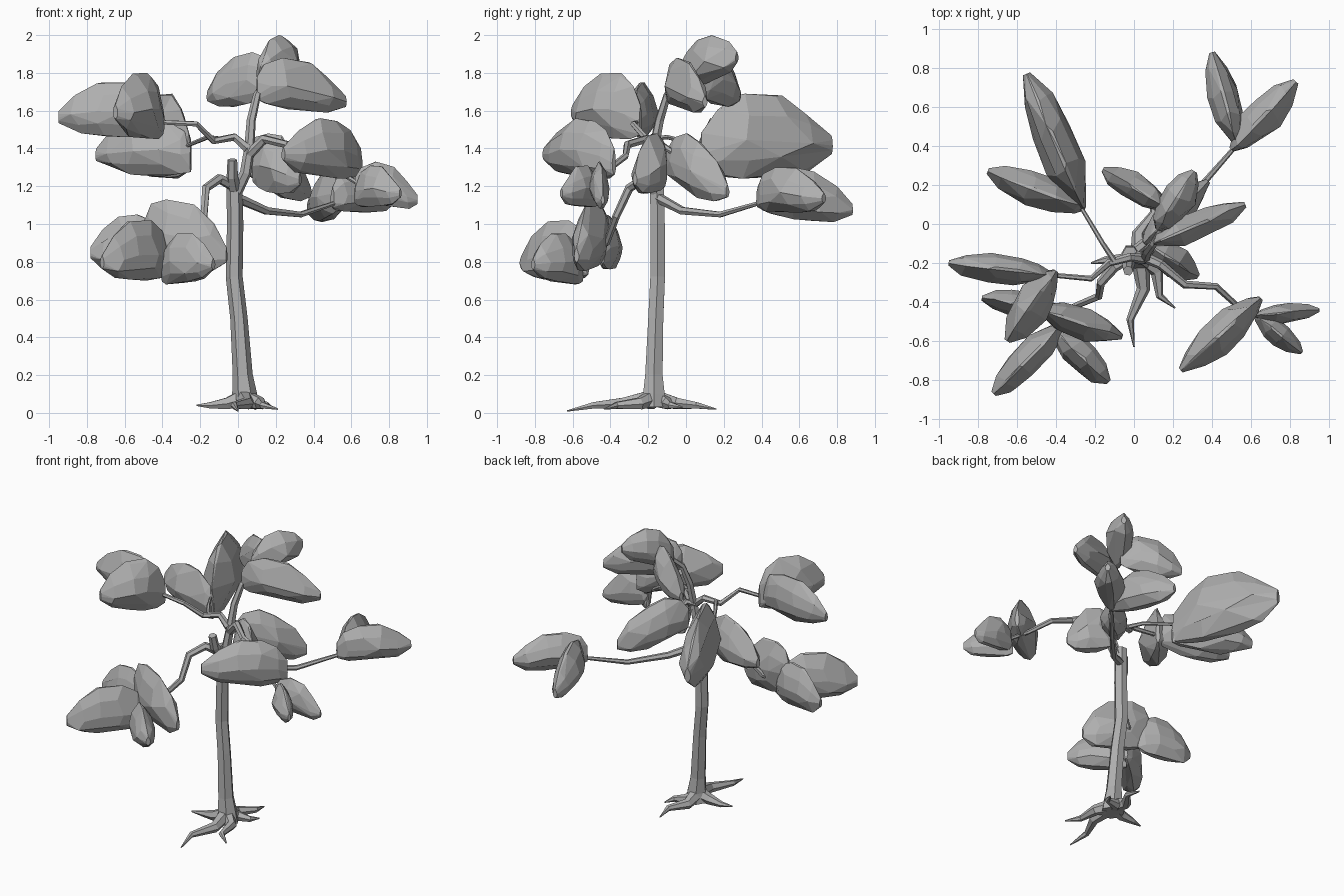
import bpy, bmesh, random
from mathutils import Vector

random.seed(4)
cube = bpy.data.objects.get("Cube")
if cube:
    bpy.data.objects.remove(cube, do_unlink=True)

grey = bpy.data.materials.new("plain grey")
grey.use_nodes = True
grey.diffuse_color = (0.43, 0.43, 0.43, 1)
grey.node_tree.nodes["Principled BSDF"].inputs["Base Color"].default_value = (0.43, 0.43, 0.43, 1)


def limb(name, points, start, end, flare=()):
    """Six-sided tapering tube through the points; flare overrides the first radii."""
    curve = bpy.data.curves.new(name, "CURVE")
    curve.dimensions = "3D"
    curve.bevel_depth = 1
    curve.bevel_resolution = 1
    curve.use_fill_caps = True
    spline = curve.splines.new("POLY")
    spline.points.add(len(points) - 1)
    spline.use_smooth = False
    for i, (point, co) in enumerate(zip(spline.points, points)):
        point.co = (*co, 1)
        fraction = i / (len(points) - 1)
        point.radius = flare[i] if i < len(flare) else start + (end - start) * fraction
    obj = bpy.data.objects.new(name, curve)
    bpy.context.collection.objects.link(obj)
    curve.materials.append(grey)
    bpy.ops.object.select_all(action="DESELECT")
    obj.select_set(True)
    bpy.context.view_layer.objects.active = obj
    bpy.ops.object.convert(target="MESH")


# Side outline of a foliage clump: (along, bottom, top, half width)
OUTLINE = [(0, .1, .55, .15), (.12, .03, .84, .55), (.32, 0, 1, .95),
           (.58, 0, .96, 1), (.82, .04, .72, .72), (1, .2, .42, .18)]
# Cross-section: (height fraction, width fraction)
SECTION = [(0, .3), (.2, .85), (.45, 1), (.75, .68), (1, .1)]


def clump(name, base, tip, low, high, lean=0, girth=1):
    """Faceted upright blade of foliage from base to tip, between two heights."""
    base, tip = Vector((*base, 0)), Vector((*tip, 0))
    along = tip - base
    side = Vector((-along.y, along.x, 0)).normalized()
    width = girth * (0.034 + 0.1 * along.length)
    points = []
    for t, bottom, top, w in OUTLINE:
        for h, s in SECTION:
            for sign in (-1, 1):
                inner = 0 < t < 1
                shift = random.uniform(-.05, .05) if inner else 0
                z = bottom + (top - bottom) * h + lean * (t - .5)
                p = base + along * (t + shift) + side * sign * width * w * s * random.uniform(.85, 1.1)
                p.z = z + (random.uniform(-.03, .03) if inner else 0)
                points.append(p)
    zs = [p.z for p in points]
    for p in points:
        p.z = low + (high - low) * (p.z - min(zs)) / (max(zs) - min(zs))
    bm = bmesh.new()
    verts = [bm.verts.new(p) for p in points]
    bmesh.ops.convex_hull(bm, input=verts)
    inside = [v for v in bm.verts if not v.link_faces]
    bmesh.ops.delete(bm, geom=inside, context="VERTS")
    bmesh.ops.dissolve_limit(bm, angle_limit=0.16, verts=bm.verts[:], edges=bm.edges[:])
    bmesh.ops.recalc_face_normals(bm, faces=bm.faces[:])
    mesh = bpy.data.meshes.new(name)
    bm.to_mesh(mesh)
    bm.free()
    mesh.materials.append(grey)
    bpy.context.collection.objects.link(bpy.data.objects.new(name, mesh))


# Trunk with a flared foot
limb("trunk", [(.035, -.17, .03), (.035, -.17, .1), (.025, -.17, .2), (.005, -.16, .5), (-.02, -.15, .72),
               (-.015, -.15, 1), (-.02, -.155, 1.24)], .05, .042, (.08, .066, .053))
limb("trunk_stub", [(-.02, -.17, 1.19), (-.03, -.215, 1.25), (-.03, -.24, 1.34)], .036, .026)

# Roots spreading from the foot
for tip in [(0, -.63, .01), (.21, -.43, .02), (-.22, -.2, .04), (.09, .16, .02), (.18, -.02, .03)]:
    foot, tip = Vector((.03, -.17, .08)), Vector(tip)
    bend = (tip - foot).cross(Vector((0, 0, 1))) * random.uniform(-.12, .12)
    knee = foot.lerp(tip, .35) + bend
    knee.z = .05
    shin = foot.lerp(tip, .7) - bend
    shin.z = .04
    limb("root", [foot, knee, shin, tip], .05, .004)

# Branches
limb("crown_branch", [(-.01, -.16, 1.17), (.04, -.18, 1.27), (.06, -.17, 1.4), (.07, -.14, 1.55),
                      (.1, -.1, 1.68), (.17, .02, 1.8)], .034, .018)
limb("low_left_branch", [(-.02, -.17, 1.2), (-.1, -.22, 1.24), (-.17, -.3, 1.19), (-.18, -.37, 1.04),
                         (-.3, -.42, .9), (-.42, -.5, .84)], .03, .014)
limb("back_right_branch", [(-.01, -.15, 1.14), (.15, -.02, 1.07), (.33, .18, 1.05), (.54, .42, 1.12)], .028, .011)
limb("upper_left_branch", [(.05, -.18, 1.4), (-.02, -.17, 1.46), (-.13, -.2, 1.44), (-.22, -.28, 1.53),
                           (-.44, -.26, 1.54)], .026, .012)
limb("back_left_branch", [(-.1, -.19, 1.45), (-.16, -.1, 1.46), (-.28, .1, 1.41)], .015, .01)
limb("front_right_branch", [(.05, -.17, 1.36), (.14, -.21, 1.45), (.26, -.31, 1.42), (.42, -.32, 1.36),
                            (.53, -.42, 1.28), (.66, -.47, 1.2)], .028, .011)
limb("inner_branch", [(.05, -.17, 1.4), (.09, -.13, 1.42), (.11, -.07, 1.38)], .024, .014)

# Foliage clumps, grouped by the branch that carries them
clump("back_left_foliage_long", (-.26, .08), (-.55, .77), 1.24, 1.69, .1)
clump("back_left_foliage_short", (-.25, .08), (-.75, .27), 1.25, 1.56, .1)
clump("upper_left_foliage_outer", (-.42, -.26), (-.95, -.2), 1.46, 1.75, .05, .88)
clump("upper_left_foliage_front", (-.4, -.24), (-.65, -.6), 1.45, 1.8, .15, 1.22)
clump("low_left_foliage_outer", (-.4, -.44), (-.78, -.38), .76, 1.05)
clump("low_left_foliage_inner", (-.5, -.43), (-.06, -.58), .75, 1.13, -.25)
clump("low_left_foliage_front", (-.37, -.52), (-.72, -.87), .7, 1.02)
clump("low_left_foliage_small", (-.4, -.55), (-.13, -.81), .68, .95, .15, 1.15)
clump("front_right_foliage_long", (.65, -.38), (.24, -.75), 1.24, 1.56, .15)
clump("front_right_foliage_outer", (.62, -.47), (.95, -.44), 1.08, 1.33, -.3, .8)
clump("front_right_foliage_small", (.62, -.46), (.86, -.66), 1.09, 1.31, .05, .9)
clump("back_right_foliage_long", (.53, .4), (.4, .88), 1.01, 1.3, -.2)
clump("back_right_foliage_outer", (.5, .38), (.83, .73), 1.06, 1.3, 0, 1.15)
clump("crown_foliage_left", (.18, .08), (-.16, .28), 1.62, 1.91, -.25)
clump("crown_foliage_top", (.12, -.03), (.31, .27), 1.72, 2.0, .45, 1.3)
clump("crown_foliage_right", (.1, -.1), (.57, .1), 1.59, 1.88, -.25, .9)
clump("inner_foliage_back", (.05, -.1), (.38, .22), 1.12, 1.48, -.5)
clump("inner_foliage_front", (.08, -.11), (.33, -.27), 1.16, 1.48, -.15, 1.25)
